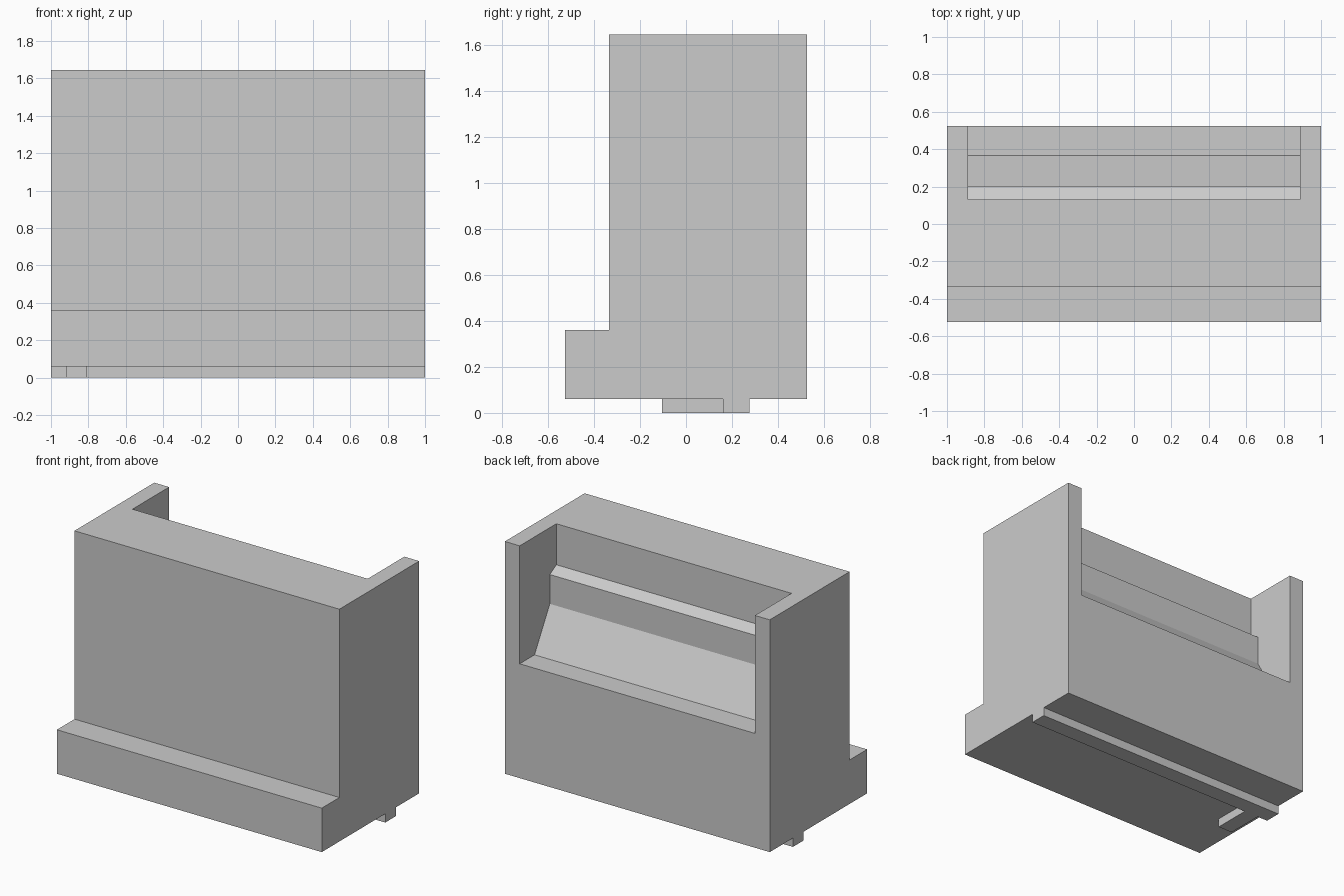
import bpy
import bmesh
from mathutils import Vector

cube = bpy.data.objects.get("Cube")
if cube:
    bpy.data.objects.remove(cube, do_unlink=True)

grey = bpy.data.materials.new("light grey")
grey.use_nodes = True
grey.diffuse_color = (0.6, 0.6, 0.6, 1)
grey.node_tree.nodes["Principled BSDF"].inputs["Base Color"].default_value = grey.diffuse_color


def prism(name, points, offset):
    """Extrude a flat outline of 3D points by an offset."""
    bm = bmesh.new()
    face = bm.faces.new([bm.verts.new(p) for p in points])
    result = bmesh.ops.extrude_face_region(bm, geom=[face], use_keep_orig=True)
    moved = [v for v in result["geom"] if isinstance(v, bmesh.types.BMVert)]
    bmesh.ops.translate(bm, verts=moved, vec=Vector(offset))
    bmesh.ops.recalc_face_normals(bm, faces=bm.faces)
    mesh = bpy.data.meshes.new(name)
    bm.to_mesh(mesh)
    bm.free()
    mesh.materials.append(grey)
    obj = bpy.data.objects.new(name, mesh)
    bpy.context.collection.objects.link(obj)
    return obj


def side_prism(name, profile, half_width):
    """Extrude a (y, z) side profile across x, centred."""
    return prism(name, [(-half_width, y, z) for y, z in profile], (2 * half_width, 0, 0))


# Main block with the front step
base, top, back = 0.06, 1.645, 0.525
body = side_prism("body", [
    (-back, base), (back, base), (back, top),
    (-0.335, top), (-0.335, 0.36), (-back, 0.36)], 1.0)

# Open recess at the back: upper wall, sill, lower wall, slope, ledge
recess = side_prism("recess_cutter", [
    (0.13, top + 0.2), (0.13, 1.365), (0.2, 1.325), (0.2, 1.125),
    (0.365, 0.84), (back + 0.2, 0.84), (back + 0.2, top + 0.2)], 0.888)
recess.hide_render = True

cut = body.modifiers.new("recess", "BOOLEAN")
cut.operation = "DIFFERENCE"
cut.solver = "EXACT"
cut.object = recess
bpy.context.view_layer.objects.active = body
body.select_set(True)
bpy.ops.object.modifier_apply(modifier=cut.name)
bpy.data.objects.remove(recess, do_unlink=True)

# Underside rail with a short arm pointing forward
prism("bottom_rail", [(x, y, 0) for x, y in [
    (-1, 0.16), (-0.92, 0.16), (-0.92, -0.105), (-0.81, -0.105),
    (-0.81, 0.16), (1, 0.16), (1, 0.275), (-1, 0.275)]], (0, 0, base))
